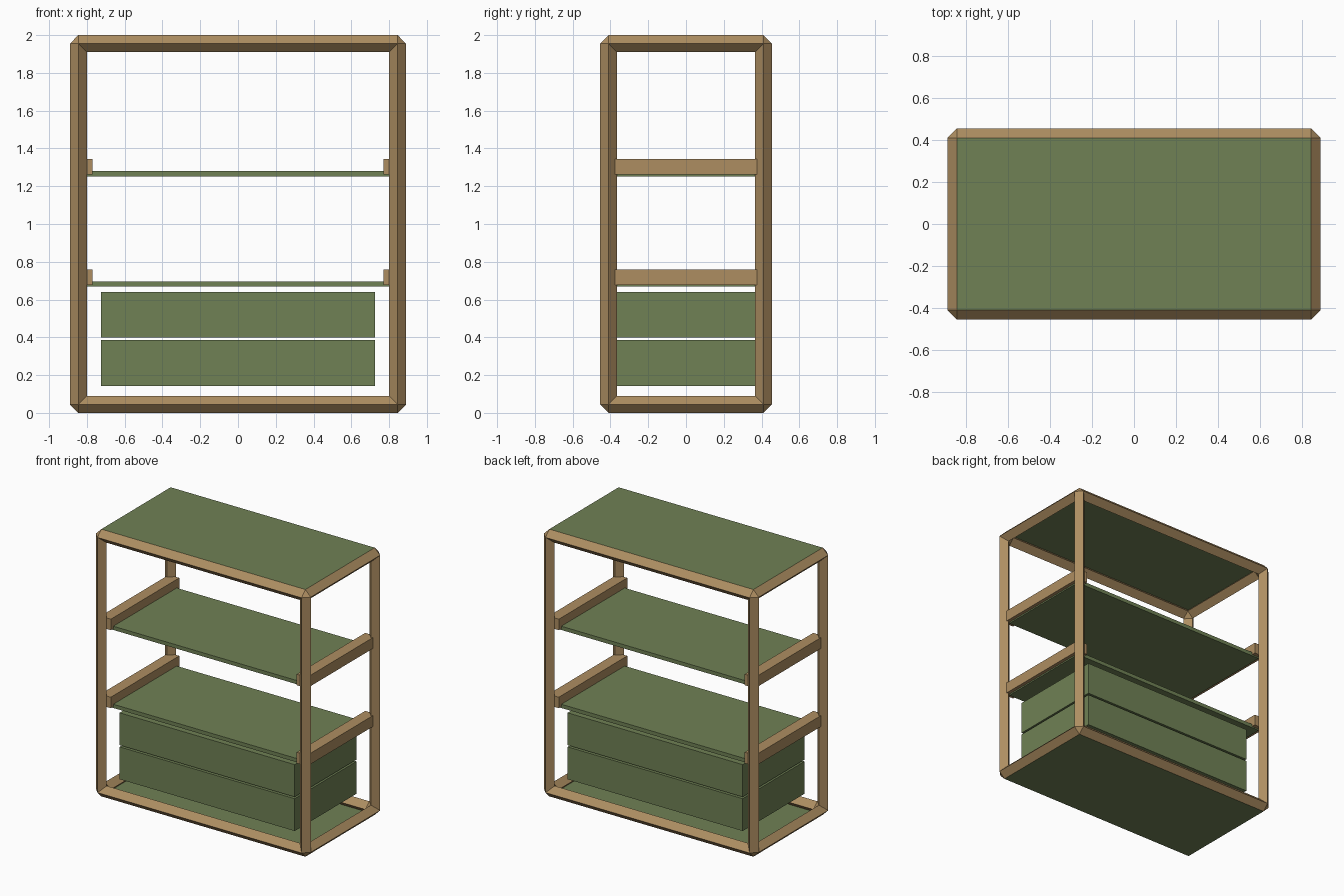
import bpy, bmesh
from mathutils import Vector

if "Cube" in bpy.data.objects:
    bpy.data.objects.remove(bpy.data.objects["Cube"])

H = Vector((0.845, 0.41, 0.955))   # half sizes of the frame centre lines
R = 0.045                          # bar half width (diamond section)
MID = Vector((0, 0, 1.0))


def material(name, rgb):
    m = bpy.data.materials.new(name)
    m.diffuse_color = (*rgb, 1)
    m.use_nodes = True
    m.node_tree.nodes["Principled BSDF"].inputs["Base Color"].default_value = m.diffuse_color
    return m


wood = material("wood", (0.42, 0.27, 0.12))
green = material("green_panel", (0.16, 0.22, 0.09))


def finish(name, bm, mat):
    bmesh.ops.recalc_face_normals(bm, faces=bm.faces)
    me = bpy.data.meshes.new(name)
    bm.to_mesh(me)
    bm.free()
    me.materials.append(mat)
    ob = bpy.data.objects.new(name, me)
    bpy.context.collection.objects.link(ob)
    return ob


def box(name, lo, hi, mat):
    bm = bmesh.new()
    lo, hi = Vector(lo), Vector(hi)
    bmesh.ops.create_cube(bm, size=1)
    for v in bm.verts:
        v.co = Vector([(lo[i] + hi[i]) / 2 + v.co[i] * (hi[i] - lo[i]) for i in range(3)])
    return finish(name, bm, mat)


# Frame: twelve diamond-section bars, mitred where three meet at each corner
bm = bmesh.new()
for a in range(3):
    b, c = (a + 1) % 3, (a + 2) % 3
    for sb in (-1, 1):
        for sc in (-1, 1):
            rings = []
            for end in (-1, 1):
                ring = []
                for ob_, oc in ((sb, 0), (0, sc), (-sb, 0), (0, -sc)):
                    inner = ob_ == -sb or oc == -sc
                    p = Vector((0, 0, 0))
                    p[a] = end * (H[a] - (R if inner else 0))
                    p[b] = sb * H[b] + ob_ * R
                    p[c] = sc * H[c] + oc * R
                    ring.append(bm.verts.new(p + MID))
                rings.append(ring)
            for i in range(4):
                j = (i + 1) % 4
                bm.faces.new((rings[0][i], rings[0][j], rings[1][j], rings[1][i]))
bmesh.ops.remove_doubles(bm, verts=bm.verts, dist=1e-4)
bmesh.ops.holes_fill(bm, edges=[e for e in bm.edges if e.is_boundary], sides=4)
finish("frame", bm, wood)

# Thin panels flush with the top and bottom of the frame
box("top_panel", (-H.x, -H.y, 1.99), (H.x, H.y, 2.0), green)
box("bottom_panel", (-H.x, -H.y, 0.0), (H.x, H.y, 0.01), green)

# Shelves with a side rail at each end
for name, z in (("lower", 0.668), ("upper", 1.252)):
    box(name + "_shelf", (-0.83, -0.375, z), (0.83, 0.375, z + 0.028), green)
    for side, x in (("left", -0.813), ("right", 0.813)):
        box(f"{name}_{side}_rail", (x - 0.043, -0.405, z + 0.01),
            (x + 0.043, 0.405, z + 0.092), wood)

# Two stacked drawers
for name, z in (("lower", 0.143), ("upper", 0.398)):
    box(name + "_drawer", (-0.725, -0.365, z), (0.725, 0.365, z + 0.242), green)
